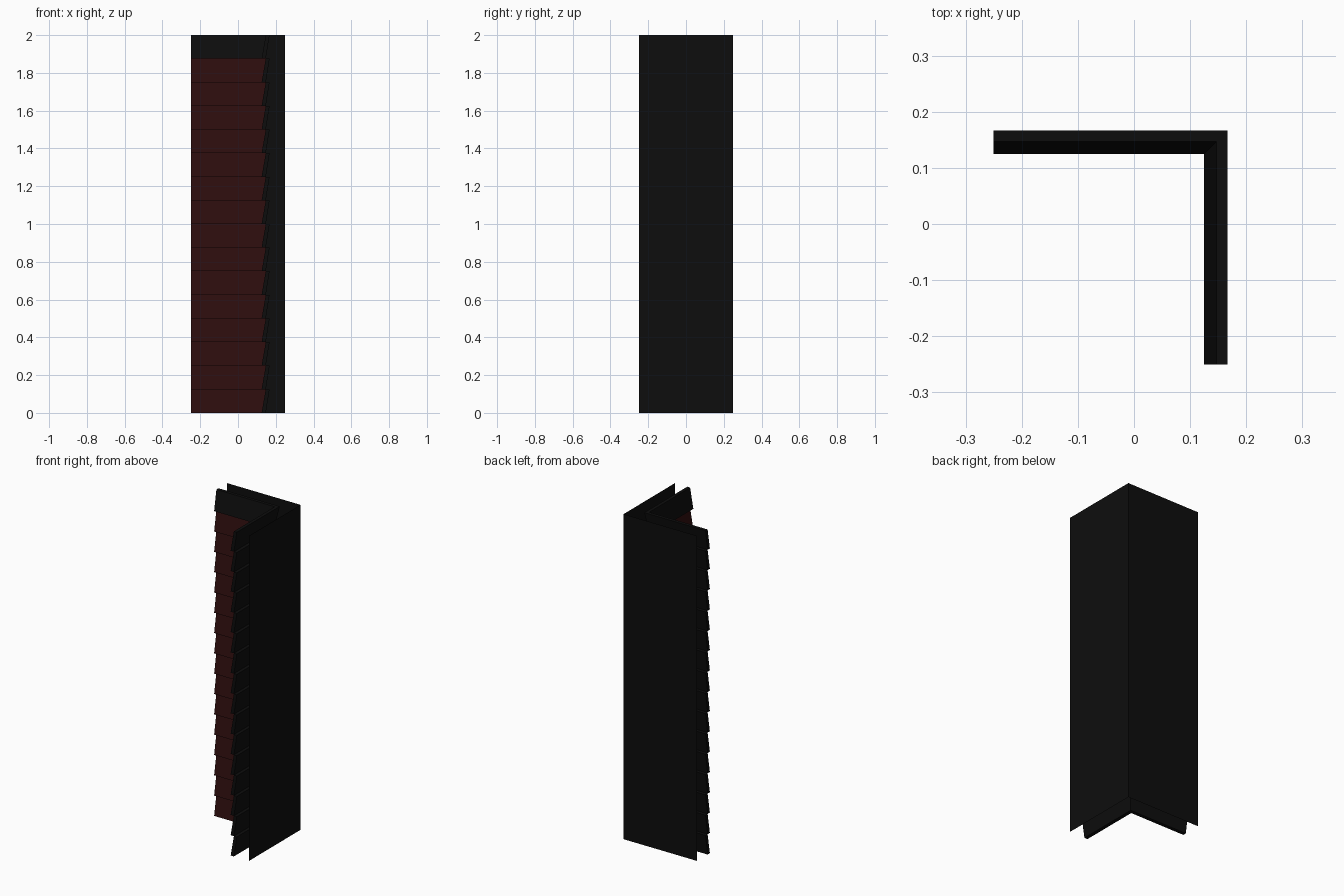
import bpy, bmesh

if "Cube" in bpy.data.objects:
    bpy.data.objects.remove(bpy.data.objects["Cube"])

END, BACK = -0.25, 0.25      # open ends of both wings, outer wall plane
ROWS, STEP = 16, 0.125       # siding courses


def material(name, color):
    m = bpy.data.materials.new(name)
    m.diffuse_color = (*color, 1)
    m.use_nodes = True
    m.node_tree.nodes["Principled BSDF"].inputs["Base Color"].default_value = m.diffuse_color
    return m


black = material("black", (0.004, 0.004, 0.004))
red = material("dark_red", (0.026, 0.004, 0.004))


def corner_sweep(name, profile, closed, mats, red_side=None):
    """Sweep (depth, height) points along both wings, mitred at the inside corner."""
    bm = bmesh.new()
    rings = [[bm.verts.new(place(d) + (z,)) for d, z in profile]
             for place in (lambda d: (END, d), lambda d: (d, d), lambda d: (d, END))]
    n = len(profile)
    for a, b in zip(rings, rings[1:]):
        for i in range(n if closed else n - 1):
            j = (i + 1) % n
            face = bm.faces.new((a[i], a[j], b[j], b[i]))
            face.material_index = int(i == red_side)
    if closed:
        bm.faces.new(rings[0])
        bm.faces.new(rings[-1])
        bmesh.ops.recalc_face_normals(bm, faces=bm.faces)
    mesh = bpy.data.meshes.new(name)
    bm.to_mesh(mesh)
    bm.free()
    for m in mats:
        mesh.materials.append(m)
    obj = bpy.data.objects.new(name, mesh)
    bpy.context.collection.objects.link(obj)
    return obj


# Thin outer wall sheet, wrapping the outside corner
corner_sweep("outer_wall", [(BACK, 0), (BACK, ROWS * STEP)], False, [black])

# Tilted siding boards; each lower lip overhangs the board beneath, top one is plain
for row in range(ROWS):
    z0, z1 = row * STEP, (row + 1) * STEP
    board = [(0.125, z0), (0.147, z1), (0.167, z1), (0.147, z0)]
    corner_sweep(f"siding_board_{row + 1:02d}", board, True, [black, red],
                 0 if row < ROWS - 1 else None)
